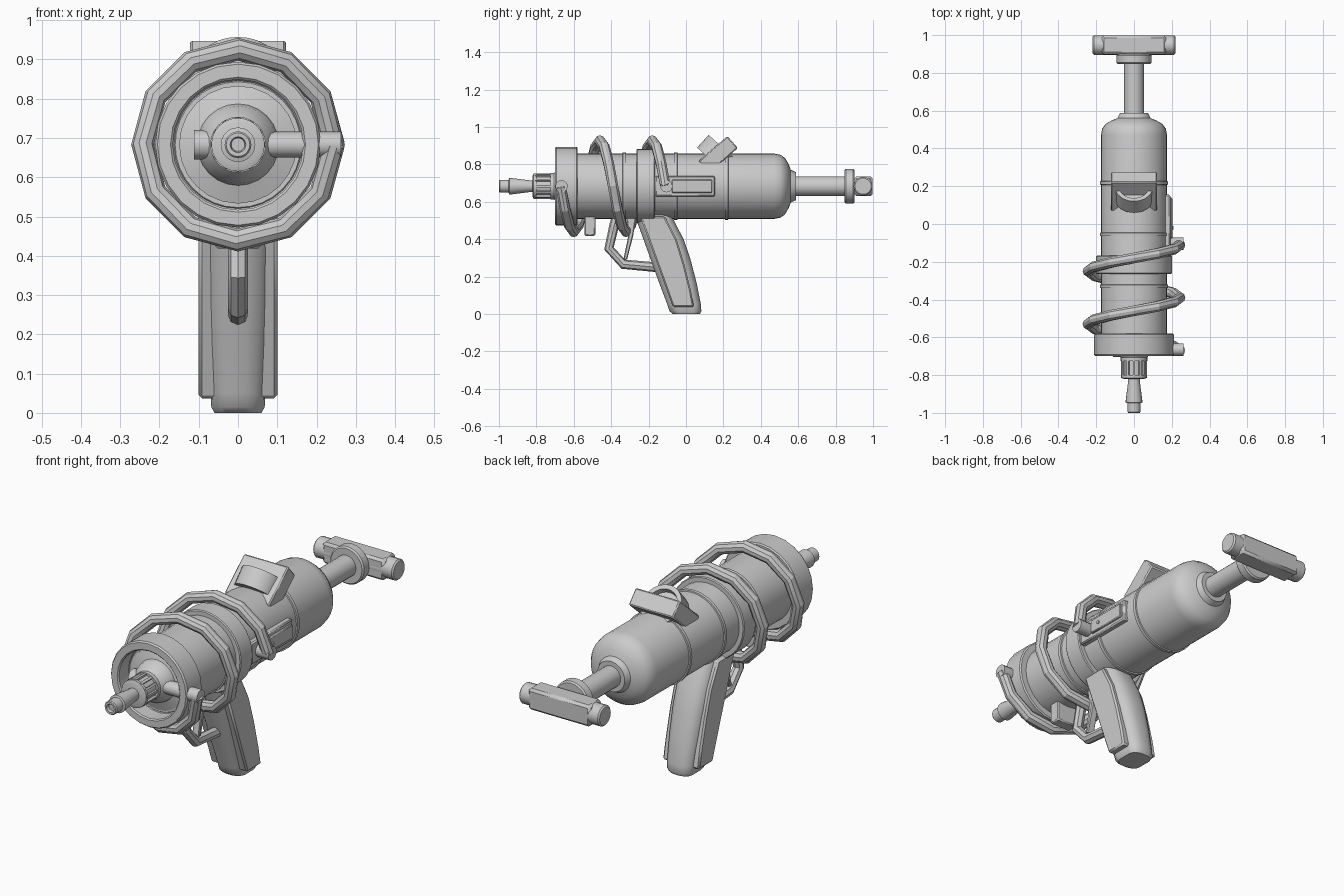
import bpy, bmesh, math
from mathutils import Vector, Matrix

if "Cube" in bpy.data.objects:
    bpy.data.objects.remove(bpy.data.objects["Cube"])

AXIS = 0.683  # height of the barrel axis
grey = bpy.data.materials.new("grey")
grey.diffuse_color = (0.6, 0.6, 0.6, 1)
grey.use_nodes = True
grey.node_tree.nodes["Principled BSDF"].inputs["Base Color"].default_value = grey.diffuse_color


def finish(name, bm, bevel=0.0, angle=35):
    bmesh.ops.recalc_face_normals(bm, faces=bm.faces)
    me = bpy.data.meshes.new(name)
    bm.to_mesh(me)
    bm.free()
    ob = bpy.data.objects.new(name, me)
    bpy.context.collection.objects.link(ob)
    me.materials.append(grey)
    bpy.ops.object.select_all(action='DESELECT')
    ob.select_set(True)
    bpy.context.view_layer.objects.active = ob
    if bevel:
        m = ob.modifiers.new("bevel", 'BEVEL')
        m.width, m.segments, m.limit_method = bevel, 1, 'ANGLE'
    bpy.ops.object.shade_smooth_by_angle(angle=math.radians(angle))
    return ob


def loft(name, rings, closed=False, angle=35):
    """Skin a list of equal rings of points; cap the ends unless closed."""
    bm = bmesh.new()
    vs = [[bm.verts.new(p) for p in r] for r in rings]
    n = len(vs[0])
    pairs = list(zip(vs, vs[1:])) + ([(vs[-1], vs[0])] if closed else [])
    for a, b in pairs:
        for i in range(n):
            j = (i + 1) % n
            bm.faces.new((a[i], a[j], b[j], b[i]))
    if not closed:
        bm.faces.new(vs[0])
        bm.faces.new(vs[-1])
    return finish(name, bm, angle=angle)


def lathe(name, profile, n=28, closed=False, mat=None):
    """Revolve (radius, y) points about the barrel axis or a given frame."""
    mat = mat or Matrix.Translation((0, 0, AXIS))
    rings = [[mat @ Vector((r * math.cos(k * math.tau / n), y, r * math.sin(k * math.tau / n)))
              for k in range(n)] for r, y in profile]
    return loft(name, rings, closed)


def box(name, size, loc, tilt=0.0, bevel=0.006):
    bm = bmesh.new()
    mat = Matrix.Translation(loc) @ Matrix.Rotation(tilt, 4, 'X') @ Matrix.Diagonal((*size, 1))
    bmesh.ops.create_cube(bm, size=1, matrix=mat)
    return finish(name, bm, bevel)


def prism(name, pts, x0, x1, bevel=0.0):
    """Extrude a (y, z) outline across x."""
    bm = bmesh.new()
    f = bm.faces.new([bm.verts.new((x0, y, z)) for y, z in pts])
    ext = bmesh.ops.extrude_face_region(bm, geom=[f])
    bmesh.ops.translate(bm, vec=(x1 - x0, 0, 0),
                        verts=[v for v in ext['geom'] if isinstance(v, bmesh.types.BMVert)])
    return finish(name, bm, bevel)


def tube(name, pts, r, n=8, ref=None, angle=35):
    """Round tube along a path with mitred joints."""
    pts = [Vector(p) for p in pts]
    rings = []
    for i, p in enumerate(pts):
        t = (pts[min(i + 1, len(pts) - 1)] - pts[max(i - 1, 0)]).normalized()
        u = ref(p) if ref else Vector((1, 0, 0))
        u = (u - t * u.dot(t)).normalized()
        w = t.cross(u)
        rings.append([p + r * (math.cos(a) * u + math.sin(a) * w)
                      for a in (k * math.tau / n for k in range(n))])
    return loft(name, rings, angle=angle)


# Barrel with rounded rear shoulder
lathe("barrel", [(0.16, -0.62), (0.175, -0.60), (0.175, 0.47), (0.168, 0.505), (0.15, 0.53),
                 (0.115, 0.55), (0.088, 0.56), (0.075, 0.587)], 32)
for y in (-0.33, -0.055, 0.217):
    lathe("barrel_band", [(0.17, y - 0.011), (0.181, y - 0.008), (0.181, y + 0.008), (0.17, y + 0.011)], 32)
lathe("wide_band", [(0.17, -0.265), (0.196, -0.265), (0.2, -0.26), (0.2, -0.172),
                    (0.196, -0.167), (0.17, -0.167)], 32)

# Front cup with inner cone
lathe("front_ring", [(0.17, -0.58), (0.205, -0.58), (0.211, -0.586), (0.211, -0.692), (0.205, -0.70),
                     (0.172, -0.70), (0.166, -0.694), (0.166, -0.62), (0.15, -0.60)], 24, closed=True)
lathe("front_cone", [(0.15, -0.60), (0.15, -0.625), (0.104, -0.64), (0.098, -0.67),
                     (0.075, -0.70), (0.065, -0.715)], 24)

# Ribbed nozzle collar and nozzle
lathe("nozzle_collar", [(0.06, -0.70), (0.06, -0.80), (0.068, -0.80), (0.068, -0.815), (0.055, -0.82)], 24)
lathe("collar_rim", [(0.06, -0.705), (0.071, -0.705), (0.071, -0.725), (0.06, -0.725)], 24)
for k in range(12):
    a = k * math.tau / 12
    bm = bmesh.new()
    mat = (Matrix.Translation((0, 0, AXIS)) @ Matrix.Rotation(a, 4, 'Y')
           @ Matrix.Translation((0.061, -0.763, 0)) @ Matrix.Diagonal((0.016, 0.09, 0.012, 1)))
    bmesh.ops.create_cube(bm, size=1, matrix=mat)
    finish("collar_rib", bm)
lathe("nozzle", [(0.03, -0.80), (0.032, -0.84), (0.044, -0.935), (0.044, -0.945), (0.034, -0.948),
                 (0.034, -0.995), (0.03, -1.0), (0.02, -1.0), (0.017, -0.985), (0.006, -0.985)], 20)

# Rear plunger rod, collar and cross handle
lathe("rear_rod", [(0.053, 0.57), (0.053, 0.86)], 20)
lathe("rear_collar", [(0.086, 0.848), (0.093, 0.855), (0.093, 0.893), (0.086, 0.90)], 24)
lathe("handle_bar", [(0.044, -0.22), (0.051, -0.213), (0.051, 0.213), (0.044, 0.22)], 14,
      mat=Matrix.Translation((0, 0.947, AXIS)) @ Matrix.Rotation(math.pi / 2, 4, 'Z'))
box("handle_block", (0.34, 0.1, 0.106), (0, 0.948, AXIS), bevel=0.012)

# Coiled hose: two turns of twelve straight pieces
def coil_point(t):
    return Vector((0.243 * math.sin(t), -0.46 + 0.28 * t / math.tau, AXIS + 0.243 * math.cos(t)))


def outward(p):
    return Vector((p.x, 0, p.z - AXIS))


tube("coil_hose", [coil_point(math.pi * (-1.5 + k / 6)) for k in range(25)], 0.029, 10, outward, 25)
tube("hose_inlet", [(0.06, -0.665, AXIS), (0.262, -0.665, AXIS)], 0.033, 12,
     lambda p: Vector((0, 0, 1)))
tube("hose_outlet", [(0.16, -0.105, AXIS), (0.262, -0.105, AXIS)], 0.033, 12,
     lambda p: Vector((0, 0, 1)))
tube("inlet_plug", [(-0.112, -0.665, AXIS), (-0.06, -0.665, AXIS)], 0.038, 12,
     lambda p: Vector((0, 0, 1)))

# Side plate with raised panel and screw
box("side_plate", (0.07, 0.32, 0.108), (0.157, -0.005, AXIS))
box("side_panel", (0.03, 0.215, 0.07), (0.188, 0.032, AXIS), bevel=0.004)
tube("side_screw", [(0.19, -0.02, AXIS), (0.208, -0.02, AXIS)], 0.009, 10, lambda p: Vector((0, 0, 1)))

# Tilted gauge on top
tilt = math.radians(41)
box("gauge_base", (0.245, 0.205, 0.085), (0, 0.172, 0.852), tilt)
frame = Matrix.Translation((0, 0.165, 0.857)) @ Matrix.Rotation(math.radians(48), 4, 'X')
lathe("gauge_drum", [(0.1, -0.047), (0.1, 0.045), (0.078, 0.045), (0.074, 0.02),
                     (0.02, 0.02)], 24, mat=frame)

# Block under the barrel
box("under_block", (0.115, 0.058, 0.13), (0, -0.514, 0.483))

# Grip: rows of height, front y, back y, half width
rows = [(0.56, -0.285, -0.095, 0.08), (0.51, -0.268, -0.07, 0.082), (0.4, -0.228, -0.013, 0.084),
        (0.3, -0.192, 0.022, 0.083), (0.17, -0.145, 0.056, 0.077), (0.05, -0.1, 0.08, 0.07),
        (0.015, -0.088, 0.082, 0.068), (0.0, -0.07, 0.075, 0.06)]
section = [(-1, 0.3), (-0.9, 0.65), (-0.65, 0.95), (-0.45, 1), (0.5, 1), (0.75, 0.9), (0.93, 0.6), (1, 0.3)]
section += [(s, -w) for s, w in reversed(section)]
loft("grip", [[((w * h), (f + b) / 2 + s * (b - f) / 2, z) for s, w in section]
              for z, f, b, h in rows], angle=40)
panel = [(-0.245, 0.52), (-0.112, 0.52), (-0.05, 0.4), (-0.01, 0.27), (0.025, 0.13),
         (0.043, 0.037), (-0.07, 0.037), (-0.165, 0.3)]
for side in (-1, 1):
    prism("grip_panel", panel, 0.05 * side, 0.1 * side, 0.008)

# Trigger and guard
tube("trigger_guard", [(-0.365, 0.54), (-0.385, 0.47), (-0.412, 0.35), (-0.34, 0.266), (-0.16, 0.25)]
     and [(0, -0.365, 0.54), (0, -0.385, 0.47), (0, -0.412, 0.35), (0, -0.335, 0.266), (0, -0.16, 0.25)],
     0.026, 8)
prism("trigger", [(-0.32, 0.53), (-0.265, 0.53), (-0.282, 0.42), (-0.315, 0.29), (-0.335, 0.29),
                  (-0.308, 0.42)], -0.02, 0.02, 0.005)
